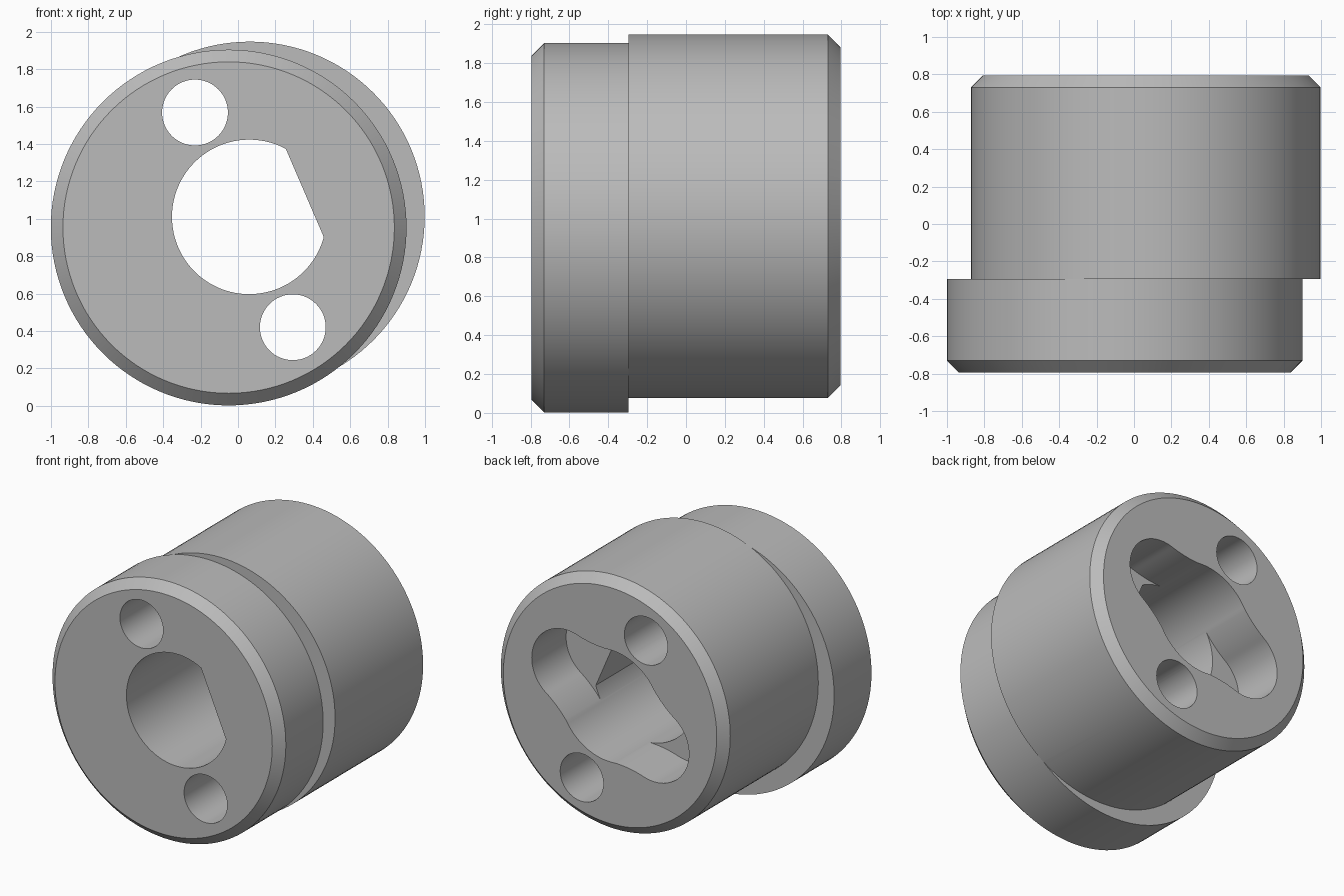
import bpy, bmesh
from math import sin, cos, pi, hypot, atan2, acos, radians

cube = bpy.data.objects.get("Cube")
if cube:
    bpy.data.objects.remove(cube, do_unlink=True)

FRONT, STEP, BACK, BEVEL = -0.795, -0.295, 0.795, 0.065
FLANGE_C, FLANGE_R = (-0.05, 0.953), 0.951
BODY_C, BODY_R = (0.063, 1.012), 0.935
BORE_C, BORE_R = (0.06, 1.01), 0.413

steel = bpy.data.materials.new("plain grey")
steel.use_nodes = True
grey = (0.5, 0.5, 0.5, 1)
steel.diffuse_color = grey
steel.node_tree.nodes["Principled BSDF"].inputs["Base Color"].default_value = grey


def arc(center, r, a0, a1, n):
    return [(center[0] + r * cos(a0 + (a1 - a0) * i / n),
             center[1] + r * sin(a0 + (a1 - a0) * i / n)) for i in range(n + 1)]


def circle(center, r, n=128):
    return arc(center, r, 0, 2 * pi, n)[:-1]


def loft(name, rings):
    """Capped solid through (y, outline) rings along the y axis."""
    bm = bmesh.new()
    loops = [[bm.verts.new((x, y, z)) for x, z in pts] for y, pts in rings]
    n = len(loops[0])
    for a, b in zip(loops, loops[1:]):
        for i in range(n):
            bm.faces.new((a[i], a[(i + 1) % n], b[(i + 1) % n], b[i]))
    bm.faces.new(loops[0])
    bm.faces.new(loops[-1])
    bmesh.ops.recalc_face_normals(bm, faces=bm.faces)
    mesh = bpy.data.meshes.new(name)
    bm.to_mesh(mesh)
    bm.free()
    mesh.materials.append(steel)
    obj = bpy.data.objects.new(name, mesh)
    bpy.context.collection.objects.link(obj)
    return obj


def combine(target, tool, operation):
    mod = target.modifiers.new(tool.name, "BOOLEAN")
    mod.operation, mod.solver, mod.object = operation, "EXACT", tool
    bpy.context.view_layer.objects.active = target
    bpy.ops.object.modifier_apply(modifier=mod.name)
    bpy.data.objects.remove(tool, do_unlink=True)


def slot_outline(r, cap_x, cap_r, fillet):
    """Two round ends blended into a wider round middle, turned to its angle."""
    fx = (r * r - cap_r ** 2 + 2 * fillet * (r - cap_r) + cap_x ** 2) / (2 * cap_x)
    fz = ((r + fillet) ** 2 - fx * fx) ** 0.5
    cap_end = atan2(fz, fx - cap_x)
    mid = atan2(fz, fx)
    quarter = (arc((cap_x, 0), cap_r, 0, cap_end, 24)
               + arc((fx, fz), fillet, cap_end - pi, mid - pi, 12)[1:]
               + arc((0, 0), r, mid, pi / 2, 12)[1:])
    half = quarter + [(-x, z) for x, z in quarter[-2::-1]]
    full = half + [(x, -z) for x, z in half[-2:0:-1]]
    t = radians(27)
    return [(BORE_C[0] + x * cos(t) - z * sin(t),
             BORE_C[1] + x * sin(t) + z * cos(t)) for x, z in full]


# Eccentric collar: front flange and rear body with chamfered outer rims
collar = loft("eccentric_collar", [
    (FRONT, circle(FLANGE_C, FLANGE_R - BEVEL)),
    (FRONT + BEVEL, circle(FLANGE_C, FLANGE_R)),
    (STEP, circle(FLANGE_C, FLANGE_R))])
body = loft("rear_body", [
    (STEP, circle(BODY_C, BODY_R)),
    (BACK - BEVEL, circle(BODY_C, BODY_R)),
    (BACK, circle(BODY_C, BODY_R - BEVEL))])
combine(collar, body, "UNION")

# D-shaped bore right through, the flat turned to the upper right
flat_dir, half_flat = radians(23.3), acos(0.3235 / BORE_R)
d_shape = arc(BORE_C, BORE_R, flat_dir + half_flat, flat_dir + 2 * pi - half_flat, 96)
combine(collar, loft("bore", [(-1, d_shape), (1, d_shape)]), "DIFFERENCE")

# Pair of pin holes
for center in ((-0.23, 1.568), (0.293, 0.42)):
    hole = circle(center, 0.176, 64)
    combine(collar, loft("pin_hole", [(-1, hole), (1, hole)]), "DIFFERENCE")

# Slotted recess in the back
slot = slot_outline(BORE_R - 0.002, 0.405, 0.28, 0.8)
combine(collar, loft("slot", [(BACK - 0.4, slot), (1, slot)]), "DIFFERENCE")

bpy.ops.object.select_all(action="DESELECT")
collar.select_set(True)
bpy.context.view_layer.objects.active = collar
bpy.ops.object.shade_smooth_by_angle(angle=radians(25))
